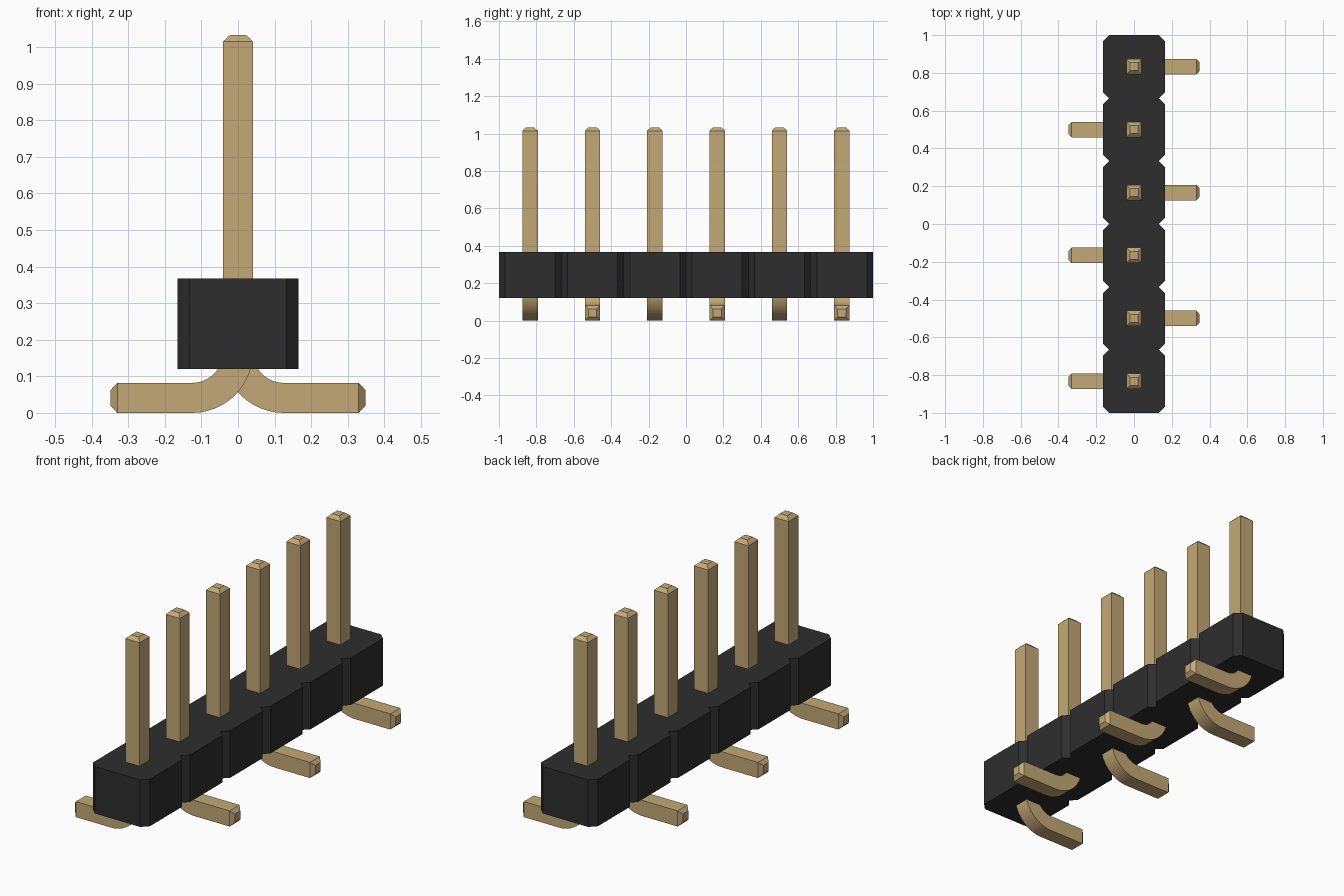
import bpy, bmesh
from math import sin, cos, pi, radians

if "Cube" in bpy.data.objects:
    bpy.data.objects.remove(bpy.data.objects["Cube"])

COUNT = 6
PITCH = 2 / COUNT
BODY_HALF, CUT = 0.165, 0.033        # housing half width, chamfer size
BODY_LOW, BODY_TOP = 0.12, 0.367
PIN, TIP = 0.041, 0.022              # pin and tip half widths
BEND = 0.125                         # bend radius along the pin centre


def make_material(name, colour):
    mat = bpy.data.materials.new(name)
    mat.use_nodes = True
    mat.diffuse_color = colour
    mat.node_tree.nodes["Principled BSDF"].inputs["Base Color"].default_value = colour
    return mat


def make_object(name, bm, mat):
    bmesh.ops.recalc_face_normals(bm, faces=bm.faces)
    mesh = bpy.data.meshes.new(name)
    bm.to_mesh(mesh)
    bm.free()
    mesh.materials.append(mat)
    obj = bpy.data.objects.new(name, mesh)
    bpy.context.collection.objects.link(obj)
    return obj


black = make_material("black plastic", (0.027, 0.027, 0.027, 1))
gold = make_material("gold metal", (0.55, 0.395, 0.18, 1))

# Housing: outline with chamfered ends and a V notch between neighbours
side = []
for i in range(COUNT):
    low = -1 + i * PITCH
    side += [(BODY_HALF - CUT, low), (BODY_HALF, low + CUT),
             (BODY_HALF, low + PITCH - CUT)]
side.append((BODY_HALF - CUT, 1))
outline = side + [(-x, y) for x, y in reversed(side)]
bm = bmesh.new()
base = bm.faces.new([bm.verts.new((x, y, BODY_LOW)) for x, y in outline])
grown = bmesh.ops.extrude_face_region(bm, geom=[base], use_keep_orig=True)
top = [v for v in grown["geom"] if isinstance(v, bmesh.types.BMVert)]
bmesh.ops.translate(bm, verts=top, vec=(0, 0, BODY_TOP - BODY_LOW))
make_object("housing", bm, black)

# Pin path: x, z, angle of the inner-side normal, half width
path = [(0, 1.033, 0, TIP), (0, 1.015, 0, PIN)]
for step in range(13):
    a = step / 12 * pi / 2
    path.append((BEND * (1 - cos(a)), PIN + BEND * (1 - sin(a)), a, PIN))
path += [(0.33, PIN, pi / 2, PIN), (0.348, PIN, pi / 2, TIP)]


def make_pin(name, y, sign):
    bm = bmesh.new()
    rings = []
    for x, z, a, h in path:
        rings.append([bm.verts.new((sign * (x + u * h * cos(a)), y + v * h,
                                    z + u * h * sin(a)))
                      for u, v in ((-1, -1), (1, -1), (1, 1), (-1, 1))])
    for r, s in zip(rings, rings[1:]):
        for k in range(4):
            n = (k + 1) % 4
            bm.faces.new((r[k], r[n], s[n], s[k]))
    bm.faces.new(rings[0])
    bm.faces.new(rings[-1])
    return make_object(name, bm, gold)


# Pins: feet alternate left and right along the row
for i in range(COUNT):
    sign = 1 if i % 2 else -1
    pin = make_pin(f"pin_{i + 1}", -1 + (i + 0.5) * PITCH, sign)
    bpy.ops.object.select_all(action="DESELECT")
    pin.select_set(True)
    bpy.context.view_layer.objects.active = pin
    bpy.ops.object.shade_smooth_by_angle(angle=radians(30))
